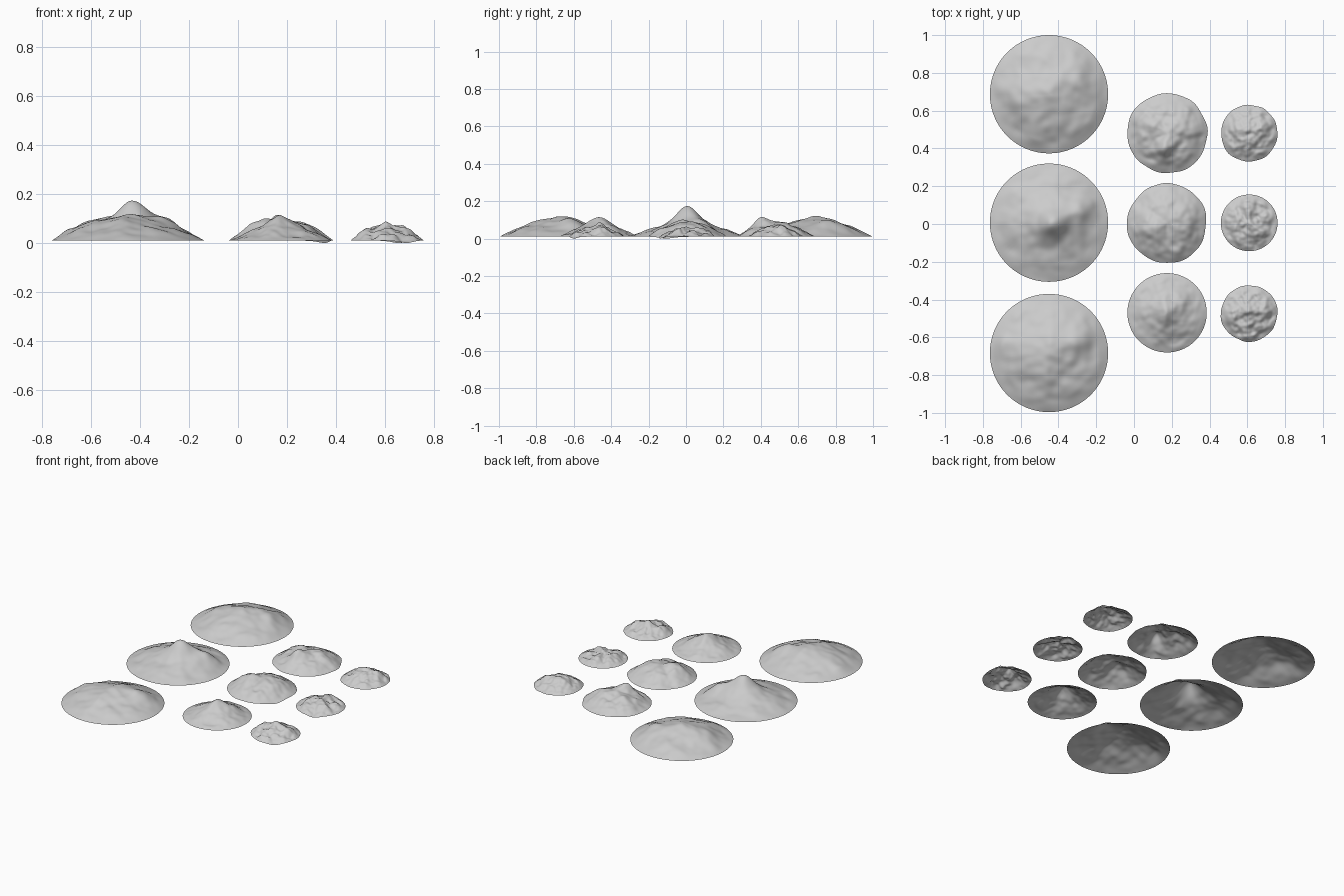
import bpy, bmesh, math
from mathutils import Vector, noise

RIM = 0.01


def mound(name, cx, cy, radius, height, power, bumps, rough, seed, wobble=0.0, dip=None):
    """Open terrain shell: polar grid, dome profile, hand-placed bumps, fine noise."""
    rings, segs = 36, 96
    offset = Vector((seed * 7.3, seed * 3.1, seed * 1.7))

    def point(r, a):
        u, v = r * math.cos(a), r * math.sin(a)
        fade = min(1.0, (1 - r) * 5)
        z = height * (1 - r ** power)
        for bx, by, bh, bs in bumps:
            z += bh * math.exp(-((u - bx) ** 2 + (v - by) ** 2) / (bs * bs)) * fade
        p = Vector((u, v, 0))
        n = noise.noise(p * 2.8 + offset) + 0.5 * noise.noise(p * 6 + offset)
        z += rough * n * fade
        if dip:
            z -= 0.01 * math.exp(-((u - dip[0]) ** 2 + (v - dip[1]) ** 2) / 0.08)
        w = 1 + wobble * noise.noise(Vector((u, v, 0)) * 2 + offset) * r
        return cx + u * radius * w, cy + v * radius * w, max(0.0, RIM + z)

    bm = bmesh.new()
    centre = bm.verts.new(point(0, 0))
    grid = [[bm.verts.new(point(i / rings, 2 * math.pi * j / segs)) for j in range(segs)]
            for i in range(1, rings + 1)]
    for j in range(segs):
        k = (j + 1) % segs
        bm.faces.new((centre, grid[0][j], grid[0][k]))
        for a, b in zip(grid, grid[1:]):
            bm.faces.new((a[j], b[j], b[k], a[k]))
    mesh = bpy.data.meshes.new(name)
    bm.to_mesh(mesh)
    bm.free()
    mesh.shade_smooth()
    obj = bpy.data.objects.new(name, mesh)
    bpy.context.collection.objects.link(obj)


# large mounds (left column)
mound("large_mound_back", -0.45, 0.687, 0.313, 0.085, 1.8,
      [(0.0, 0.0, 0.015, 0.45), (0.5, 0.2, 0.02, 0.25), (-0.45, -0.1, 0.015, 0.3)], 0.012, 1)
mound("large_mound_middle", -0.45, 0.007, 0.313, 0.092, 1.35,
      [(0.05, -0.05, 0.05, 0.22), (0.2, 0.1, 0.025, 0.2), (0.5, 0.2, 0.04, 0.2),
       (-0.3, 0.1, 0.012, 0.25)], 0.012, 2)
mound("large_mound_front", -0.45, -0.683, 0.313, 0.085, 1.8,
      [(0.05, 0.12, 0.025, 0.3), (0.5, 0.2, 0.03, 0.22), (0.0, -0.3, 0.015, 0.2),
       (-0.5, 0.0, 0.015, 0.25), (-0.8, 0.15, 0.02, 0.15)], 0.012, 3)

# medium mounds (middle column)
mound("medium_mound_back", 0.175, 0.48, 0.21, 0.065, 2.0,
      [(-0.05, -0.38, 0.045, 0.25), (0.4, 0.1, 0.02, 0.3), (-0.4, 0.2, 0.018, 0.3)],
      0.014, 4, 0.05)
mound("medium_mound_middle", 0.175, 0.005, 0.21, 0.068, 2.2,
      [(0.1, 0.1, 0.015, 0.4), (-0.35, -0.2, 0.02, 0.3), (0.55, 0.0, 0.015, 0.2)],
      0.014, 5, 0.05, (0.8, -0.5))
mound("medium_mound_front", 0.175, -0.47, 0.21, 0.07, 1.4,
      [(-0.05, 0.05, 0.03, 0.3), (0.35, 0.15, 0.012, 0.25)], 0.01, 6)

# small mounds (right column)
mound("small_mound_back", 0.61, 0.48, 0.15, 0.05, 2.0,
      [(0.1, 0.05, 0.02, 0.35), (-0.5, 0.1, 0.012, 0.25), (0.5, 0.3, 0.01, 0.2)],
      0.014, 7, 0.05)
mound("small_mound_middle", 0.61, 0.006, 0.15, 0.038, 2.2,
      [(-0.1, 0.1, 0.012, 0.3), (0.3, -0.3, 0.015, 0.25), (-0.5, 0.2, 0.012, 0.2)],
      0.018, 8, 0.0, (0.3, -0.9))
mound("small_mound_front", 0.61, -0.473, 0.15, 0.048, 2.2,
      [(0.0, 0.1, 0.015, 0.3), (0.4, 0.1, 0.015, 0.25), (-0.6, 0.1, 0.012, 0.2)],
      0.018, 9, 0.05, (0.5, -0.8))
